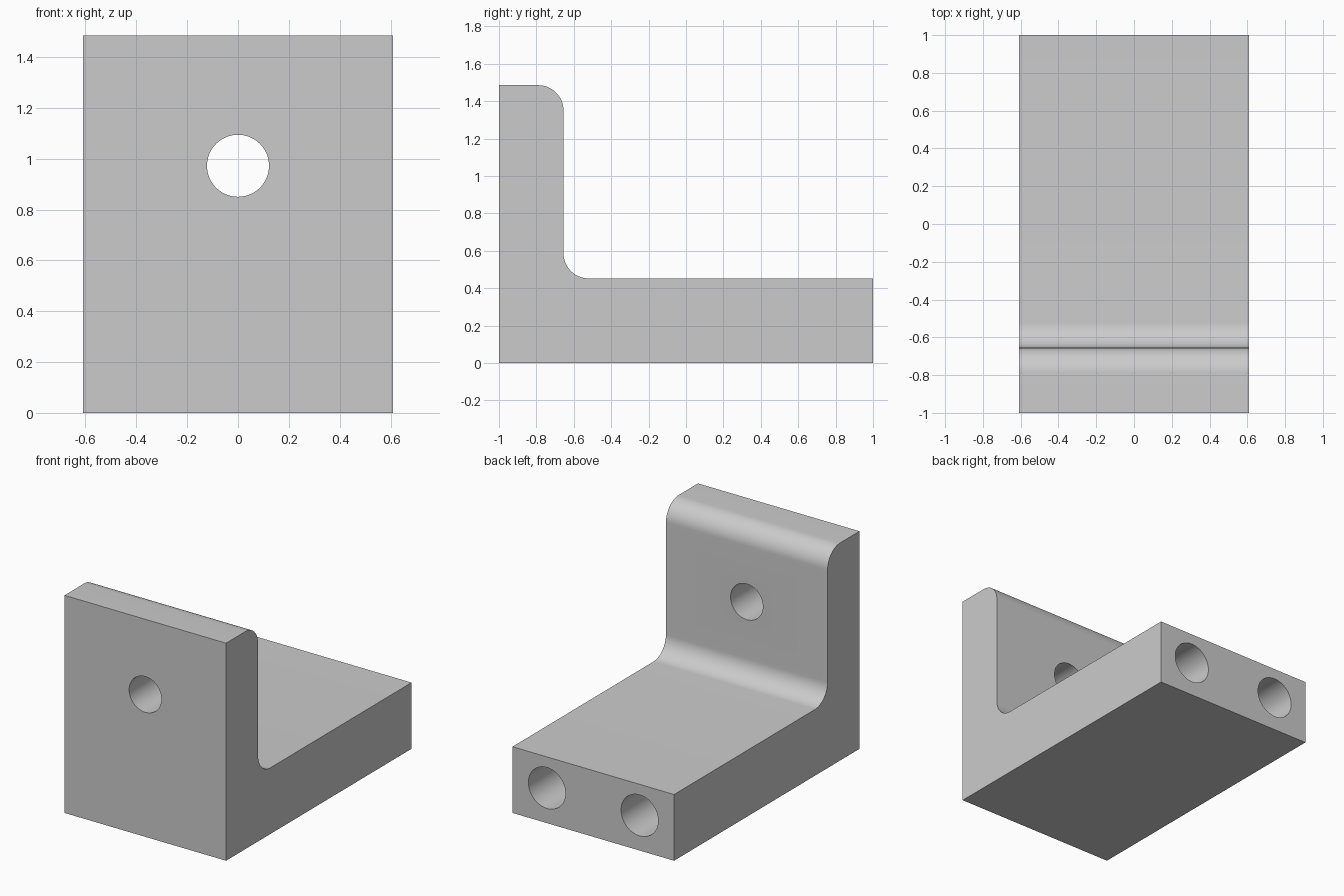
import bpy
import bmesh
from math import cos, sin, pi, radians
from mathutils import Matrix, Vector

default = bpy.data.objects.get("Cube")
if default:
    bpy.data.objects.remove(default, do_unlink=True)

HALF_W, HEIGHT, SHELF, WALL_Y, R = 0.61, 1.485, 0.452, -0.655, 0.135

grey = bpy.data.materials.new("plain grey")
grey.use_nodes = True
colour = (0.6, 0.6, 0.6, 1)
grey.diffuse_color = colour
grey.node_tree.nodes["Principled BSDF"].inputs["Base Color"].default_value = colour


def make_object(name, bm):
    bmesh.ops.recalc_face_normals(bm, faces=bm.faces)
    mesh = bpy.data.meshes.new(name)
    bm.to_mesh(mesh)
    bm.free()
    mesh.materials.append(grey)
    obj = bpy.data.objects.new(name, mesh)
    bpy.context.collection.objects.link(obj)
    return obj


def arc(cy, cz, start, end, steps=16):
    angles = [radians(start + (end - start) * i / steps) for i in range(steps + 1)]
    return [(cy + R * cos(a), cz + R * sin(a)) for a in angles]


def hole_cutter(name, x, z, radius, y0, y1):
    bm = bmesh.new()
    place = Matrix.Translation((x, (y0 + y1) / 2, z)) @ Matrix.Rotation(pi / 2, 4, 'X')
    bmesh.ops.create_cone(bm, cap_ends=True, segments=64, radius1=radius,
                          radius2=radius, depth=y1 - y0, matrix=place)
    obj = make_object(name, bm)
    obj.hide_render = True
    return obj


# L-shaped body: side profile with rounded top and inner corner, extruded in x
profile = [(-1, 0), (1, 0), (1, SHELF)]
profile += arc(WALL_Y + R, SHELF + R, 270, 180)
profile += arc(WALL_Y - R, HEIGHT - R, 0, 90)
profile += [(-1, HEIGHT)]
bm = bmesh.new()
side = bm.faces.new([bm.verts.new((-HALF_W, y, z)) for y, z in profile])
sweep = bmesh.ops.extrude_face_region(bm, geom=[side])
bmesh.ops.translate(bm, vec=Vector((2 * HALF_W, 0, 0)),
                    verts=[v for v in sweep["geom"] if isinstance(v, bmesh.types.BMVert)])
bracket = make_object("bracket_body", bm)

# Through hole in the upright and two blind holes in the back end
cutters = [hole_cutter("upright_hole", 0, 0.972, 0.122, -1.1, -0.5)]
for label, sign in (("left", 1), ("right", -1)):
    cutters.append(hole_cutter(label + "_end_hole", sign * 0.35, 0.24, 0.14, 0.2, 1.1))

bpy.ops.object.select_all(action='DESELECT')
bpy.context.view_layer.objects.active = bracket
bracket.select_set(True)
for cutter in cutters:
    mod = bracket.modifiers.new(cutter.name, 'BOOLEAN')
    mod.operation = 'DIFFERENCE'
    mod.solver = 'EXACT'
    mod.object = cutter
    bpy.ops.object.modifier_apply(modifier=mod.name)
    bpy.data.objects.remove(cutter, do_unlink=True)

bpy.ops.object.shade_smooth_by_angle(angle=radians(30))
